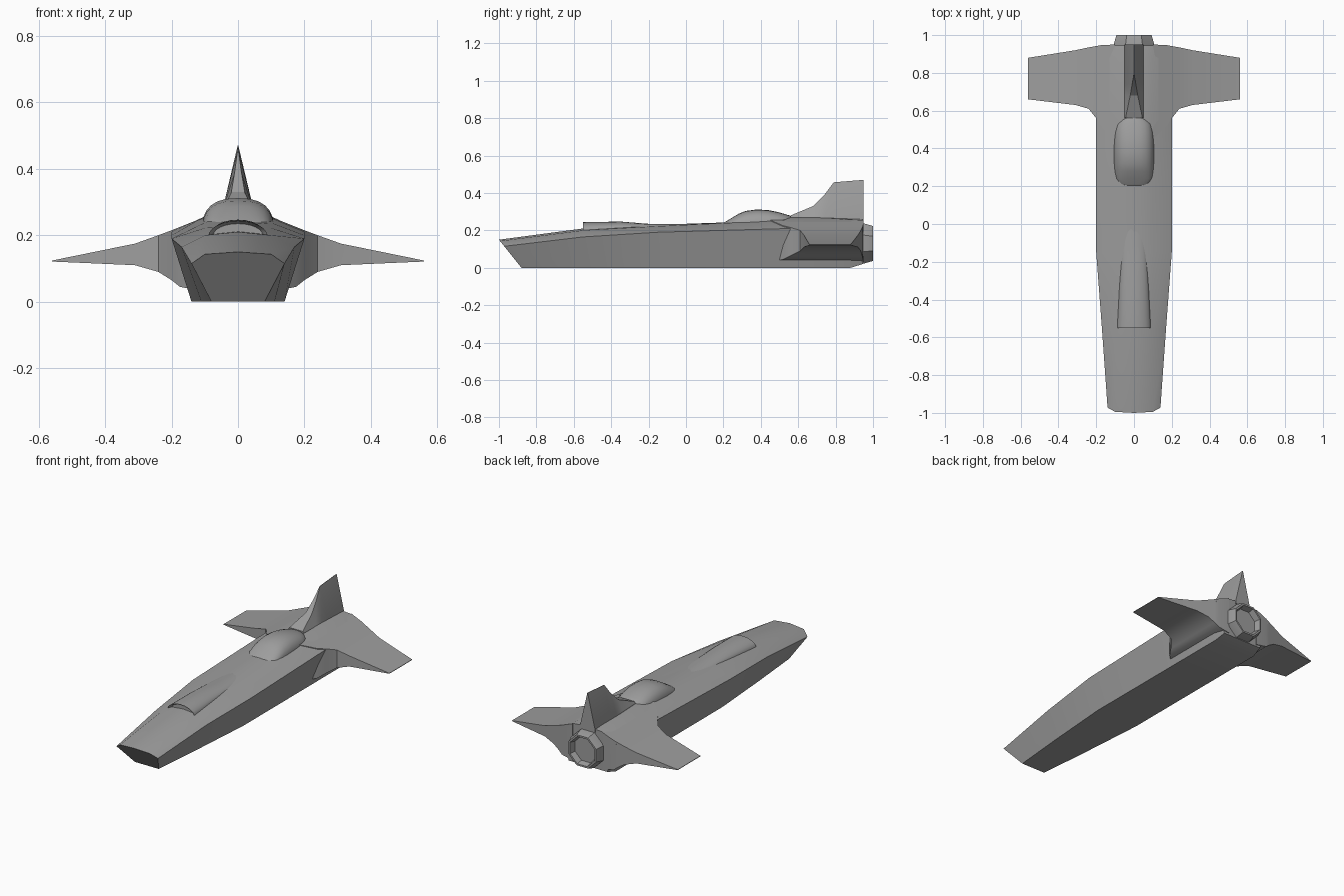
import bpy, bmesh, math

if "Cube" in bpy.data.objects:
    bpy.data.objects.remove(bpy.data.objects["Cube"])

grey = bpy.data.materials.new("hull grey")
grey.diffuse_color = (0.34, 0.34, 0.34, 1)
grey.use_nodes = True
grey.node_tree.nodes["Principled BSDF"].inputs["Base Color"].default_value = grey.diffuse_color


def loft(name, rings, mirror=False, smooth=30):
    """Skin closed rings of points, cap both ends, optionally mirror in x."""
    bm = bmesh.new()
    for s in ((1, -1) if mirror else (1,)):
        vs = [[bm.verts.new((s * x, y, z)) for x, y, z in r] for r in rings]
        for a, b in zip(vs, vs[1:]):
            n = len(a)
            for i in range(n):
                j = (i + 1) % n
                bm.faces.new((a[i], a[j], b[j], b[i]))
        bm.faces.new(vs[0][::-1])
        bm.faces.new(vs[-1])
    bmesh.ops.remove_doubles(bm, verts=bm.verts, dist=0.0002)
    bmesh.ops.recalc_face_normals(bm, faces=bm.faces)
    me = bpy.data.meshes.new(name)
    bm.to_mesh(me)
    bm.free()
    me.materials.append(grey)
    ob = bpy.data.objects.new(name, me)
    bpy.context.collection.objects.link(ob)
    bpy.ops.object.select_all(action='DESELECT')
    ob.select_set(True)
    bpy.context.view_layer.objects.active = ob
    bpy.ops.object.shade_smooth_by_angle(angle=math.radians(smooth))
    return ob


# Hull: y, ridge z, shoulder z, edge x, edge z, bottom x, bottom z
rings = []
for y, zc, zs, xe, ze, xb, zb in [
        (-1.0, .15, .143, .14, .115, .08, 0),
        (-.55, .21, .20, .17, .165, .11, 0),
        (-.15, .23, .222, .20, .19, .14, 0),
        (.20, .242, .238, .20, .20, .14, 0),
        (.55, .278, .257, .20, .21, .14, 0),
        (.88, .266, .257, .20, .21, .14, 0),
        (.945, .262, .255, .19, .205, .13, .02)]:
    half = [(.1, zs), (xe, ze), (xb, zb)]
    prof = [(0, zc)] + half + [(-x, z) for x, z in reversed(half)]
    # the nose is cut off at a slant
    rings.append([(x, y + ((.15 - z) * .8 if y == -1 else 0), z) for x, z in prof])
loft("hull", rings)

# Wings with flared roots: x, leading y, trailing y, top z, bottom z
loft("wings", [[(x, a, t), (x, b, t), (x, b, u), (x, a, u)] for x, a, b, t, u in [
    (.10, .45, .95, .255, .03),
    (.175, .52, .947, .225, .045),
    (.20, .56, .942, .215, .065),
    (.24, .61, .935, .20, .09),
    (.31, .63, .92, .175, .11),
    (.56, .66, .88, .124, .121)]], mirror=True)

# Tail fin: y, base z, top half width, top z
loft("tail_fin", [[(-.05, y, .24), (.05, y, .24), (.05, y, zb), (w, y, zt), (-w, y, zt), (-.05, y, zb)]
                  for y, zb, w, zt in [
    (.56, .272, .045, .28),
    (.68, .268, .02, .33),
    (.74, .266, .01, .39),
    (.79, .265, .001, .457),
    (.95, .262, .001, .47)]], smooth=20)


def arch(y, w, base, top, n=12, p=1.0):
    """Arched cross-section standing on a flat base."""
    pts = []
    for i in range(n + 1):
        a = math.pi * i / n
        c = math.cos(a)
        pts.append((w * math.copysign(abs(c) ** p, c), y, base + (top - base) * math.sin(a) ** p))
    return pts


# Canopy bubble
loft("canopy", [arch(y, w, .22, z, p=.8) for y, w, z in [
    (.195, .06, .236), (.21, .085, .246), (.24, .10, .264), (.28, .104, .288),
    (.32, .107, .304), (.38, .108, .312), (.44, .107, .308), (.49, .103, .298),
    (.53, .095, .287), (.555, .075, .279), (.57, .05, .272)]], smooth=60)

# Intake hump with a shallow recessed mouth
loft("intake", [arch(y, w, b, z) for y, w, b, z in [
    (-.53, .075, .20, .235), (-.55, .09, .195, .244), (-.35, .08, .205, .247),
    (-.2, .07, .215, .235), (.05, .06, .215, .233)]])

# Octagonal engine nozzle with a recessed outlet
loft("engine_nozzle", [[(r * math.sin(math.pi * (i + .5) / 4), y, .13 + r * math.cos(math.pi * (i + .5) / 4))
                        for i in range(8)]
                       for y, r in [(.90, .115), (.955, .115), (1, .101), (1, .09), (.965, .08)]])
